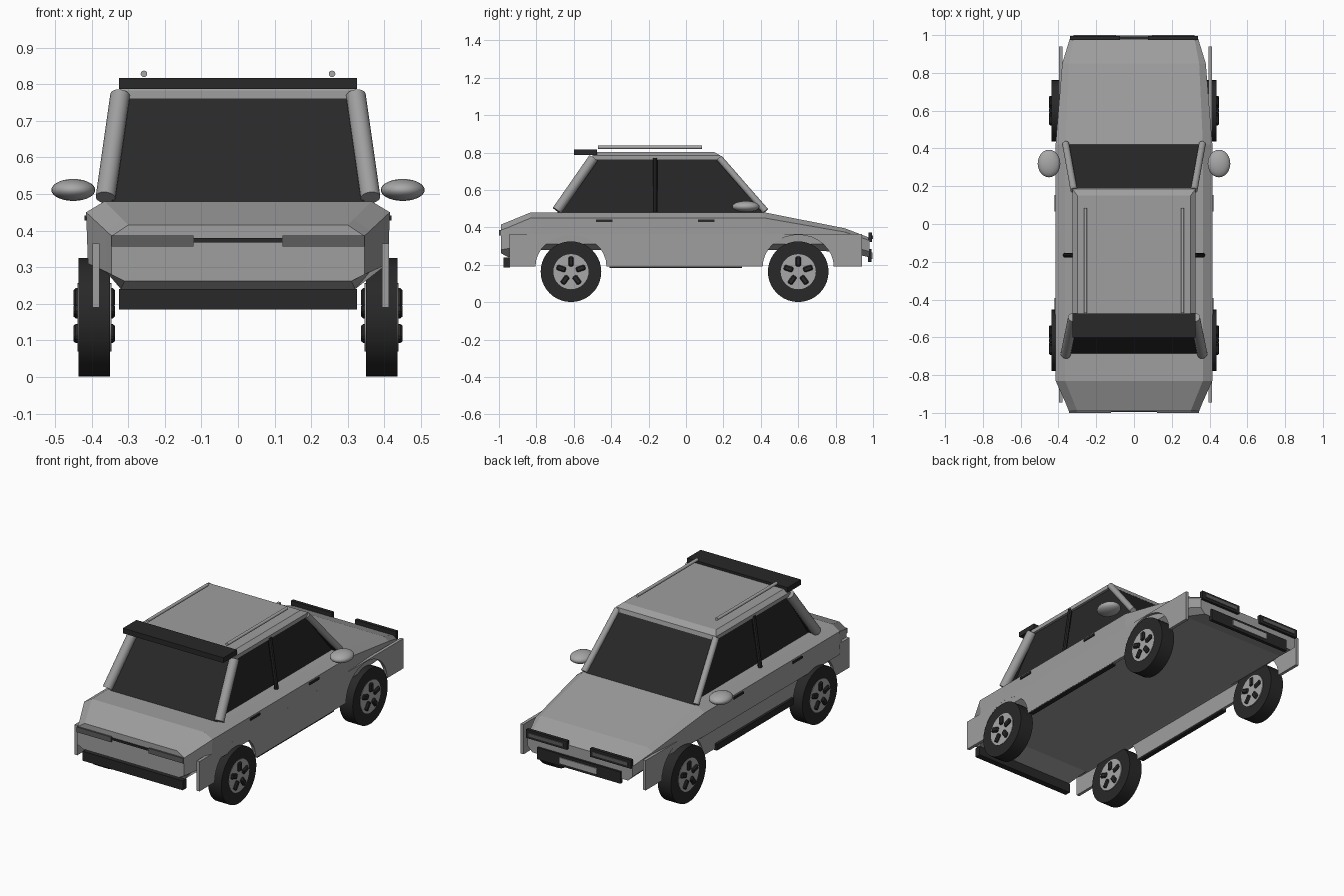
import bpy, bmesh, math
from mathutils import Vector

if "Cube" in bpy.data.objects:
    bpy.data.objects.remove(bpy.data.objects["Cube"])


def material(name, value):
    m = bpy.data.materials.new(name)
    m.use_nodes = True
    color = (value, value, value, 1)
    m.diffuse_color = color
    m.node_tree.nodes["Principled BSDF"].inputs["Base Color"].default_value = color
    return m


paint = material("grey paint", 0.345)
black = material("black trim", 0.021)
lens = material("dark grey lens", 0.11)
metal = material("light grey metal", 0.39)


def finish(name, bm, mat):
    bmesh.ops.recalc_face_normals(bm, faces=bm.faces)
    mesh = bpy.data.meshes.new(name)
    bm.to_mesh(mesh)
    bm.free()
    mesh.materials.append(mat)
    ob = bpy.data.objects.new(name, mesh)
    bpy.context.collection.objects.link(ob)
    return ob


def smooth(ob):
    bpy.ops.object.select_all(action='DESELECT')
    ob.select_set(True)
    bpy.context.view_layer.objects.active = ob
    bpy.ops.object.shade_smooth_by_angle(angle=math.radians(40))


def box(name, x, y, z, mat):
    bm = bmesh.new()
    bmesh.ops.create_cube(bm, size=1)
    for v in bm.verts:
        v.co = [r[0] + (c + 0.5) * (r[1] - r[0]) for c, r in zip(v.co, (x, y, z))]
    return finish(name, bm, mat)


def frustum(name, low, high, mat):
    """Block between two rectangles, each (half width, y0, y1, z)."""
    bm = bmesh.new()
    rings = [[bm.verts.new(p) for p in ((-w, a, z), (w, a, z), (w, b, z), (-w, b, z))]
             for w, a, b, z in (low, high)]
    for i in range(4):
        j = (i + 1) % 4
        bm.faces.new((rings[0][i], rings[0][j], rings[1][j], rings[1][i]))
    bm.faces.new(rings[0])
    bm.faces.new(rings[1])
    return finish(name, bm, mat)


def rod(name, a, b, r, mat, sides=20):
    a, b = Vector(a), Vector(b)
    bm = bmesh.new()
    bmesh.ops.create_cone(bm, cap_ends=True, segments=sides, radius1=r, radius2=r,
                          depth=(b - a).length)
    ob = finish(name, bm, mat)
    ob.location = (a + b) / 2
    ob.rotation_mode = 'QUATERNION'
    ob.rotation_quaternion = (b - a).to_track_quat('Z', 'Y')
    smooth(ob)
    return ob


# Body shell lofted along y: floor, lower side, shoulder and deck edge per section
sections = [
    (-0.99, (.31, .262), (.345, .28), (.345, .385), (.30, .415)),
    (-0.95, (.32, .24), (.36, .287), (.361, .40), (.316, .431)),
    (-0.83, (.35, .28), (.41, .31), (.415, .45), (.365, .48)),
    (0.42, (.35, .28), (.41, .31), (.415, .45), (.365, .48)),
    (0.85, (.34, .27), (.38, .31), (.38, .375), (.345, .395)),
    (0.98, (.31, .24), (.34, .27), (.34, .33), (.32, .345)),
]
bm = bmesh.new()
rings = []
for y, *half in sections:
    loop = half + [(-x, z) for x, z in reversed(half)]
    rings.append([bm.verts.new((x, y, z)) for x, z in loop])
for r, s in zip(rings, rings[1:]):
    for i in range(8):
        j = (i + 1) % 8
        bm.faces.new((r[i], r[j], s[j], s[i]))
bm.faces.new(rings[0])
bm.faces.new(rings[-1])
finish("body_shell", bm, paint)

# Cabin glass, wider end screens and roof
frustum("cabin_glass", (.323, -.67, .41, .475), (.31, -.48, .17, .77), black)
frustum("windscreen", (.355, .41, .425, .475), (.315, .17, .185, .765), black)
frustum("rear_screen", (.345, -.69, -.675, .475), (.312, -.49, -.475, .765), black)
frustum("roof_base", (.325, -.50, .19, .76), (.325, -.50, .185, .783), paint)
frustum("roof_top", (.325, -.50, .185, .783), (.30, -.49, .15, .803), paint)
box("roof_spoiler", (-.325, .325), (-.60, -.475), (.787, .817), black)

WHEELS = {"rear": -.615, "front": .6}
AXLE, TYRE = .163, .162


def side_panel(name, x0, x1):
    """Thin lower side panel with two round wheel arches."""
    pts = [(-.945, .365), (-.945, .19)]
    for y in WHEELS.values():
        for k in range(17):
            a = math.pi * (1 - k / 16)
            pts.append((y + .19 * math.cos(a), .19 + .17 * math.sin(a)))
    pts += [(.94, .19), (.94, .365)]
    bm = bmesh.new()
    f = bm.faces.new([bm.verts.new((x0, y, z)) for y, z in pts])
    ext = bmesh.ops.extrude_face_region(bm, geom=[f])
    bmesh.ops.translate(bm, vec=(x1 - x0, 0, 0),
                        verts=[e for e in ext["geom"] if isinstance(e, bmesh.types.BMVert)])
    finish(name, bm, paint)


def wheel(name, s, y):
    rod(name + "_tyre", (s * .35, y, AXLE), (s * .436, y, AXLE), TYRE, black, 40)
    rod(name + "_rim", (s * .345, y, AXLE), (s * .438, y, AXLE), .094, metal, 32)
    # Five raised dark blocks around the hub, through the wheel
    for k in range(5):
        ob = box(f"{name}_slot_{k + 1}", (-.057, .057), (-.0145, .0145), (.029, .08), black)
        ob.location = (s * .393, y, AXLE)
        ob.rotation_euler.x = math.tau * k / 5
        bev = ob.modifiers.new("chamfer", 'BEVEL')
        bev.width = .006
        bev.segments = 1


# The side panels sit slightly off centre
side_panel("left_side_panel", .394, .412)
side_panel("right_side_panel", -.397, -.379)

# Parts repeated on both sides
for side, s in (("left", 1), ("right", -1)):
    def sx(a, b):
        return tuple(sorted((s * a, s * b)))

    for end, y in WHEELS.items():
        wheel(f"{side}_{end}_wheel", s, y)
    rod(side + "_rear_pillar", (s * .362, -.69, .49), (s * .322, -.495, .77), .027, paint)
    rod(side + "_front_pillar", (s * .362, .425, .487), (s * .318, .178, .77), .018, paint)
    rod(side + "_door_pillar", (s * .365, -.165, .48), (s * .322, -.165, .77), .012, black, 8)
    rod(side + "_roof_rail", (s * .257, -.47, .828), (s * .257, .085, .828), .009, metal, 12)
    box(side + "_sill", sx(.385, .411), (-.41, .30), (.182, .22), black)
    for n, y in (("rear", -.48), ("front", .065)):
        box(f"{side}_{n}_door_handle", sx(.405, .42), (y, y + .088), (.428, .441), black)
    # Wing mirror
    bm = bmesh.new()
    bmesh.ops.create_uvsphere(bm, u_segments=24, v_segments=14, radius=1)
    bmesh.ops.scale(bm, vec=(.06, .073, .03), verts=bm.verts)
    bmesh.ops.translate(bm, vec=(s * .45, .32, .511), verts=bm.verts)
    smooth(finish(side + "_mirror", bm, metal))
    # Lamps
    box(side + "_tail_lamp", sx(.122, .345), (-1.0, -.97), (.356, .386), lens)
    box(side + "_headlamp_frame", sx(.075, .34), (.975, .995), (.322, .372), black)
    box(side + "_headlamp_lens", sx(.095, .32), (.985, 1.0), (.337, .357), lens)

# Bumpers, rear strip and plate
box("tail_strip", (-.122, .122), (-.996, -.98), (.368, .38), black)
box("rear_bumper", (-.325, .325), (-.975, -.94), (.185, .24), black)
box("front_bumper", (-.27, .27), (.972, .992), (.215, .283), black)
box("front_plate", (-.12, .12), (.985, .997), (.232, .266), metal)
